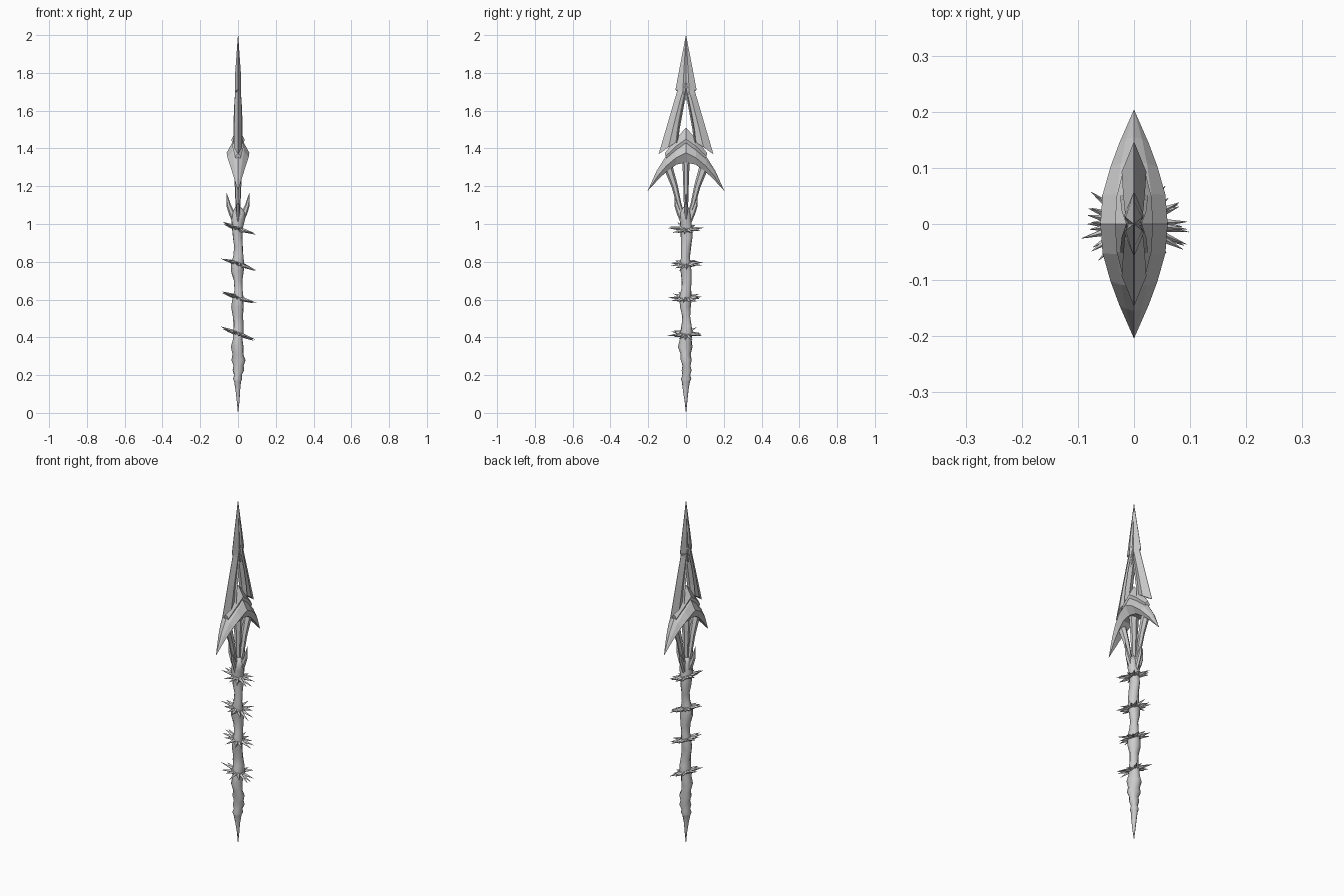
import bpy, bmesh, math, random
from mathutils import Vector

if "Cube" in bpy.data.objects:
    bpy.data.objects.remove(bpy.data.objects["Cube"])

random.seed(4)


def finish(name, bm, smooth=False):
    bmesh.ops.remove_doubles(bm, verts=bm.verts, dist=0.0002)
    bmesh.ops.recalc_face_normals(bm, faces=bm.faces)
    me = bpy.data.meshes.new(name)
    bm.to_mesh(me)
    bm.free()
    ob = bpy.data.objects.new(name, me)
    bpy.context.collection.objects.link(ob)
    if smooth:
        for p in me.polygons:
            p.use_smooth = True
    return ob


def add_loft(bm, rings):
    """Skin a list of equal-length point rings and cap both ends."""
    vs = [[bm.verts.new(p) for p in r] for r in rings]
    n = len(vs[0])
    for a, b in zip(vs, vs[1:]):
        for i in range(n):
            j = (i + 1) % n
            bm.faces.new((a[i], a[j], b[j], b[i]))
    bm.faces.new(vs[0])
    bm.faces.new(vs[-1])


def add_tube(bm, path, radii, sides=5):
    """Tapered limb; radii are (across, thickness) pairs."""
    pts = [Vector(p) for p in path]
    rings = []
    for i, p in enumerate(pts):
        d = (pts[min(i + 1, len(pts) - 1)] - pts[max(i - 1, 0)]).normalized()
        ref = Vector((1, 0, 0)) if abs(d.x) < 0.15 else Vector((0, 1, 0))
        u = d.cross(ref).normalized()
        v = d.cross(u)
        a, b = radii[i]
        rings.append([p + u * a * math.cos(t) + v * b * math.sin(t)
                      for t in [2 * math.pi * k / sides for k in range(sides)]])
    add_loft(bm, rings)


def bevel_section(inner, outer, hx, ridge=0.45):
    """Six-point blade section from inner (y, z) to sharp outer (y, z)."""
    (yi, zi), (yo, zo) = inner, outer
    ym, zm = yi + (yo - yi) * ridge, zi + (zo - zi) * ridge
    return [(-hx * .6, yi, zi), (hx * .6, yi, zi), (hx, ym, zm),
            (0.001, yo, zo), (-0.001, yo, zo), (-hx, ym, zm)]


def mirror_y(ob):
    m = ob.modifiers.new("mirror", 'MIRROR')
    m.use_axis = (False, True, False)
    return ob


# Gnarled shaft: twisting oval sections with bulges
profile = [(0, .0005), (.06, .007), (.12, .014), (.165, .02), (.18, .026), (.2, .02),
           (.225, .028), (.25, .024), (.28, .033), (.31, .027), (.35, .036), (.39, .029),
           (.42, .032), (.46, .026), (.51, .024), (.56, .03), (.61, .031), (.65, .025),
           (.7, .024), (.75, .031), (.79, .031), (.83, .025), (.88, .025), (.93, .029),
           (.98, .029), (1.02, .032), (1.06, .03), (1.09, .014)]
bm = bmesh.new()
rings = []
for z, r in profile:
    ring = []
    for k in range(10):
        t = 2 * math.pi * k / 10
        rr = r * (1 + .14 * math.cos(2 * t + z * 24))
        ring.append((rr * math.cos(t) + r * .12 * math.sin(z * 31),
                     rr * math.sin(t) + r * .12 * math.cos(z * 27), z))
    rings.append(ring)
add_loft(bm, rings)
finish("shaft", bm, True)

# Tilted thorn rings
for n, zc in enumerate((.42, .61, .79, .975)):
    bm = bmesh.new()
    count = 13
    for k in range(count):
        t = 2 * math.pi * (k + random.uniform(-.2, .2)) / count + n * .3
        d = Vector((math.cos(t), math.sin(t), -.36 * math.cos(t) + random.uniform(-.1, .1)))
        c = Vector((0, 0, zc))
        L = random.uniform(.076, .1)
        add_tube(bm, [c + d * .02, c + d * .045, c + d * L],
                 [(.011, .011), (.008, .008), (.0004, .0004)], 4)
    # band under the thorns
    for k in range(10):
        a, b = 2 * math.pi * k / 10, 2 * math.pi * (k + 1) / 10
        add_tube(bm, [(.03 * math.cos(s), .03 * math.sin(s), zc - .011 * math.cos(s))
                      for s in (a, b)], [(.008, .008)] * 2, 5)
    finish(f"thorn_ring_{n + 1}", bm)

# Four claws at the top of the shaft
bm = bmesh.new()
for k in range(4):
    c, s = round(math.cos(k * math.pi / 2)), round(math.sin(k * math.pi / 2))
    path = [(c * r, s * r, z) for r, z in ((.017, 1.01), (.034, 1.06), (.05, 1.1), (.06, 1.165))]
    add_tube(bm, path, [(.012, .01), (.016, .011), (.012, .008), (.0005, .0005)], 6)
finish("claws", bm)

# Central stem and side struts holding the head
bm = bmesh.new()
add_tube(bm, [(0, 0, 1.03), (0, 0, 1.12), (0, 0, 1.22), (0, 0, 1.36)],
         [(.01, .012), (.012, .016), (.015, .021), (.02, .032)], 6)
finish("stem", bm)
bm = bmesh.new()
add_tube(bm, [(0, .015, 1.04), (0, .038, 1.11), (0, .06, 1.2), (0, .094, 1.3)],
         [(.01, .01), (.013, .013), (.017, .016), (.024, .022)], 6)
mirror_y(finish("side_strut", bm))

# Crescent guard: lens-shaped in plan, hooked downward
bm = bmesh.new()
guard = [(0, 1.455, 0, 1.325, .06), (.055, 1.405, .05, 1.315, .056),
         (.112, 1.35, .095, 1.283, .042), (.155, 1.282, .138, 1.245, .026),
         (.203, 1.175, .203, 1.175, .0005)]
rings = []
for yt, zt, yb, zb, hx in guard:
    at = lambda f: (yb + (yt - yb) * f, zb + (zt - zb) * f)
    rings.append([(0, yt, zt), (hx * .55, *at(.78)), (hx, *at(.4)), (hx * .55, *at(0)),
                  (-hx * .55, *at(0)), (-hx, *at(.4)), (-hx * .55, *at(.78))])
add_loft(bm, rings)
mirror_y(finish("crescent_guard", bm))

# Chevron collar between guard and blade
bm = bmesh.new()
add_loft(bm, [bevel_section((0, 1.40), (0, 1.51), .034),
              bevel_section((.045, 1.385), (.055, 1.45), .031),
              bevel_section((.105, 1.345), (.112, 1.375), .016)])
mirror_y(finish("chevron_collar", bm))

# Split blade arms with the open centre
bm = bmesh.new()
add_loft(bm, [bevel_section((0, 1.66), (.004, 1.84), .013),
              bevel_section((.012, 1.64), (.045, 1.71), .017),
              bevel_section((.036, 1.53), (.095, 1.54), .02),
              bevel_section((.05, 1.435), (.145, 1.37), .022)])
mirror_y(finish("blade_arm", bm))

# Inner frame lining the opening
bm = bmesh.new()
add_tube(bm, [(0, 0, 1.72), (0, .024, 1.6), (0, .042, 1.5), (0, .052, 1.41)],
         [(.006, .014), (.008, .022), (.008, .024), (.008, .024)], 4)
mirror_y(finish("inner_frame", bm))

# Spear point with swept-back barbs
bm = bmesh.new()
add_loft(bm, [bevel_section((0, 1.66), (.026, 1.715), .016, .3),
              bevel_section((0, 1.7), (.056, 1.71), .017, .3),
              bevel_section((0, 1.8), (.039, 1.8), .015, .3),
              bevel_section((0, 2.0), (.0005, 2.0), .0005, .3)])
mirror_y(finish("spear_point", bm))
